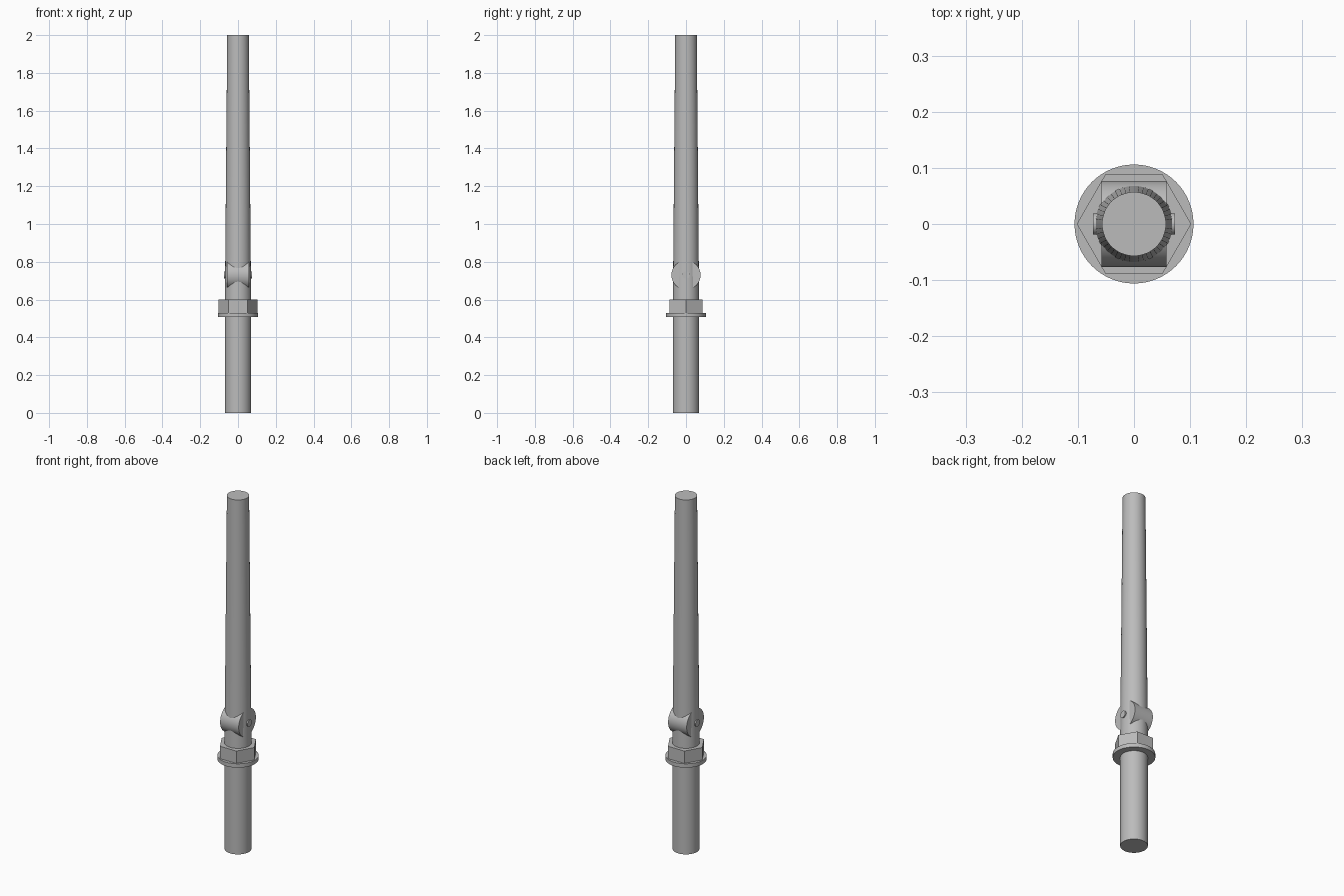
import bpy, math

cube = bpy.data.objects.get("Cube")
if cube:
    bpy.data.objects.remove(cube, do_unlink=True)

GREY = (0.5, 0.5, 0.5, 1)
steel = bpy.data.materials.new("steel_grey")
steel.use_nodes = True
steel.diffuse_color = GREY
steel.node_tree.nodes["Principled BSDF"].inputs["Base Color"].default_value = GREY


def turned(name, z0, z1, r0, r1=None, sides=48):
    """Upright cylinder, cone or prism between two heights."""
    bpy.ops.mesh.primitive_cone_add(
        vertices=sides, radius1=r0, radius2=r1 or r0,
        depth=z1 - z0, location=(0, 0, (z0 + z1) / 2))
    return finish(name)


def crosswise(name, half_length, radius, z):
    """Cylinder lying along x."""
    bpy.ops.mesh.primitive_cylinder_add(
        vertices=48, radius=radius, depth=2 * half_length,
        location=(0, 0, z), rotation=(0, math.pi / 2, 0))
    return finish(name)


def finish(name):
    obj = bpy.context.object
    obj.name = name
    obj.data.materials.append(steel)
    bpy.ops.object.shade_smooth_by_angle(angle=math.radians(30))
    return obj


# Straight shank, then the slim tapering rod above the nut
turned("lower_shank", 0, 0.52, 0.069)
turned("tapered_rod", 0.52, 2.0, 0.07, 0.057)

# Flanged hex nut, with corners on the x axis
turned("nut_flange", 0.508, 0.53, 0.106, sides=64)
nut = turned("hex_nut", 0.53, 0.6, 0.102, sides=6)
nut.rotation_euler.z = math.pi / 6

# Pivot barrel crossing the rod, and its pin
crosswise("pivot_barrel", 0.058, 0.077, 0.73)
crosswise("pivot_pin", 0.073, 0.019, 0.73)
